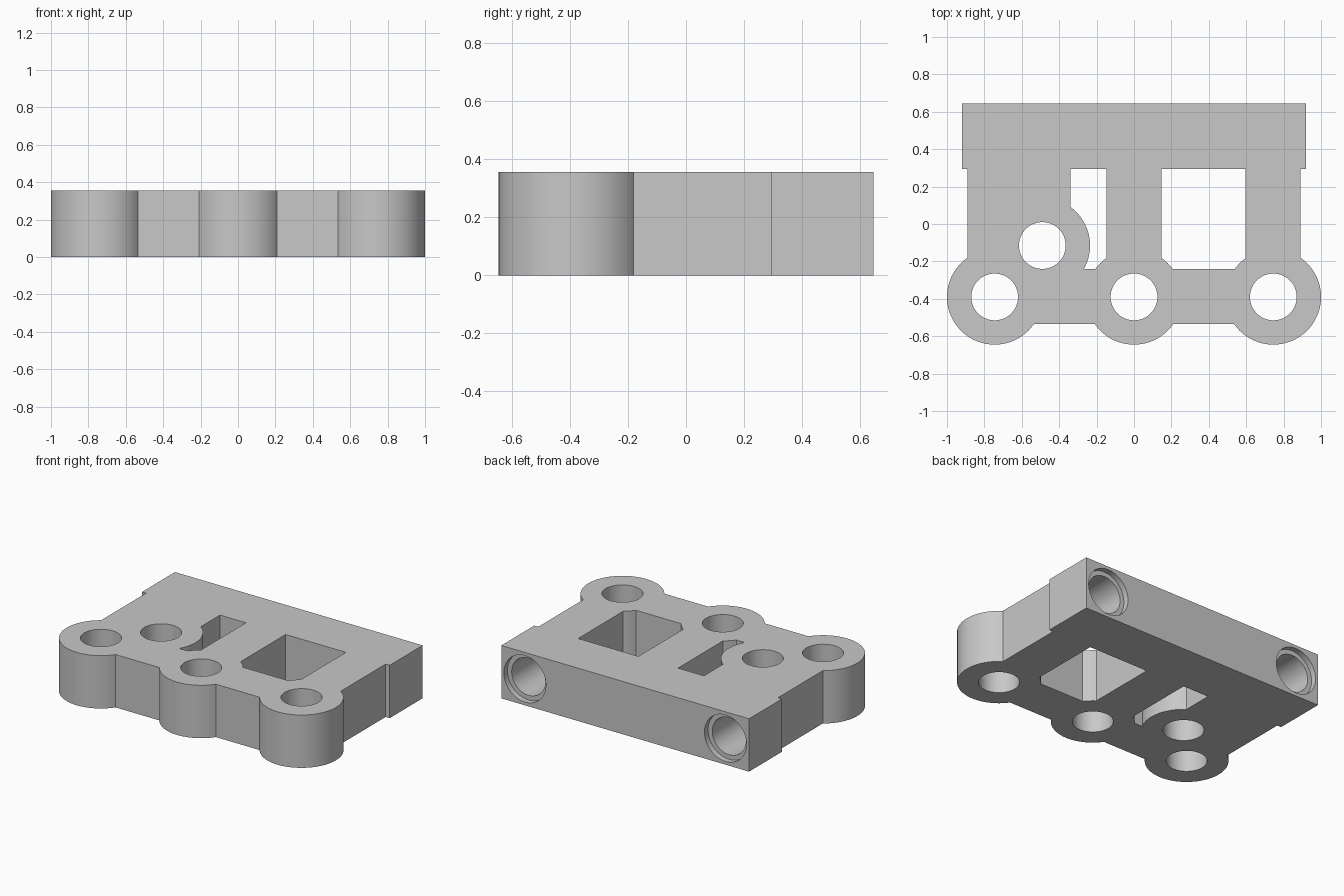
import bpy, bmesh, math
from mathutils import Matrix, Vector

cube = bpy.data.objects.get("Cube")
if cube:
    bpy.data.objects.remove(cube, do_unlink=True)

H = 0.355          # block thickness
BOSS_R = 0.255
HOLE_R = 0.125
PITCH = 0.745

grey = bpy.data.materials.new("mid grey")
grey.use_nodes = True
colour = (0.58, 0.58, 0.58, 1)
grey.diffuse_color = colour
grey.node_tree.nodes["Principled BSDF"].inputs["Base Color"].default_value = colour


def new_object(name, bm):
    mesh = bpy.data.meshes.new(name)
    bm.to_mesh(mesh)
    bm.free()
    mesh.materials.append(grey)
    ob = bpy.data.objects.new(name, mesh)
    bpy.context.collection.objects.link(ob)
    return ob


def block(name, x0, x1, y0, y1):
    bm = bmesh.new()
    size = Matrix.Diagonal((x1 - x0, y1 - y0, H, 1))
    place = Matrix.Translation(((x0 + x1) / 2, (y0 + y1) / 2, H / 2))
    bmesh.ops.create_cube(bm, size=1, matrix=place @ size)
    return new_object(name, bm)


def cylinder(name, centre, radius, depth, axis="Z"):
    bm = bmesh.new()
    turn = Matrix.Rotation(math.pi / 2, 4, "X") if axis == "Y" else Matrix()
    bmesh.ops.create_cone(bm, cap_ends=True, segments=72, radius1=radius, radius2=radius,
                          depth=depth, matrix=Matrix.Translation(Vector(centre)) @ turn)
    return new_object(name, bm)


def combine(target, part, operation):
    mod = target.modifiers.new(part.name, "BOOLEAN")
    mod.operation = operation
    mod.solver = "EXACT"
    mod.object = part
    bpy.context.view_layer.objects.active = target
    bpy.ops.object.modifier_apply(modifier=mod.name)
    bpy.data.objects.remove(part, do_unlink=True)


# Frame: rear bar, front bar and three connecting columns
body = block("bracket_body", -0.92, 0.92, 0.295, 0.645)
for name, x0, x1 in (("left_column", 0.595, 0.89), ("middle_column", -0.147, 0.147),
                     ("right_column", -0.89, -0.34)):
    combine(body, block(name, x0, x1, -0.39, 0.4), "UNION")
combine(body, block("front_bar", -0.745, 0.745, -0.535, -0.24), "UNION")

# Round bosses, then their through holes
centres = [(-PITCH, -0.39), (0, -0.39), (PITCH, -0.39), (-0.49, -0.115)]
for x, y in centres:
    combine(body, cylinder("boss", (x, y, H / 2), BOSS_R, H), "UNION")
for x, y in centres:
    combine(body, cylinder("through_hole", (x, y, H / 2), HOLE_R, 1), "DIFFERENCE")

# Counterbored sockets in the rear face
for x in (-PITCH, PITCH):
    combine(body, cylinder("socket", (x, 0.645, H / 2), HOLE_R, 0.98, "Y"), "DIFFERENCE")
    combine(body, cylinder("counterbore", (x, 0.645, H / 2), 0.156, 0.076, "Y"), "DIFFERENCE")

# Merge coplanar leftovers and shade curved walls smooth
bm = bmesh.new()
bm.from_mesh(body.data)
bmesh.ops.remove_doubles(bm, verts=bm.verts, dist=0.0002)
bmesh.ops.dissolve_limit(bm, angle_limit=0.01, verts=bm.verts, edges=bm.edges)
bm.to_mesh(body.data)
bm.free()
bpy.ops.object.select_all(action="DESELECT")
body.select_set(True)
bpy.context.view_layer.objects.active = body
bpy.ops.object.shade_smooth_by_angle(angle=math.radians(30))
